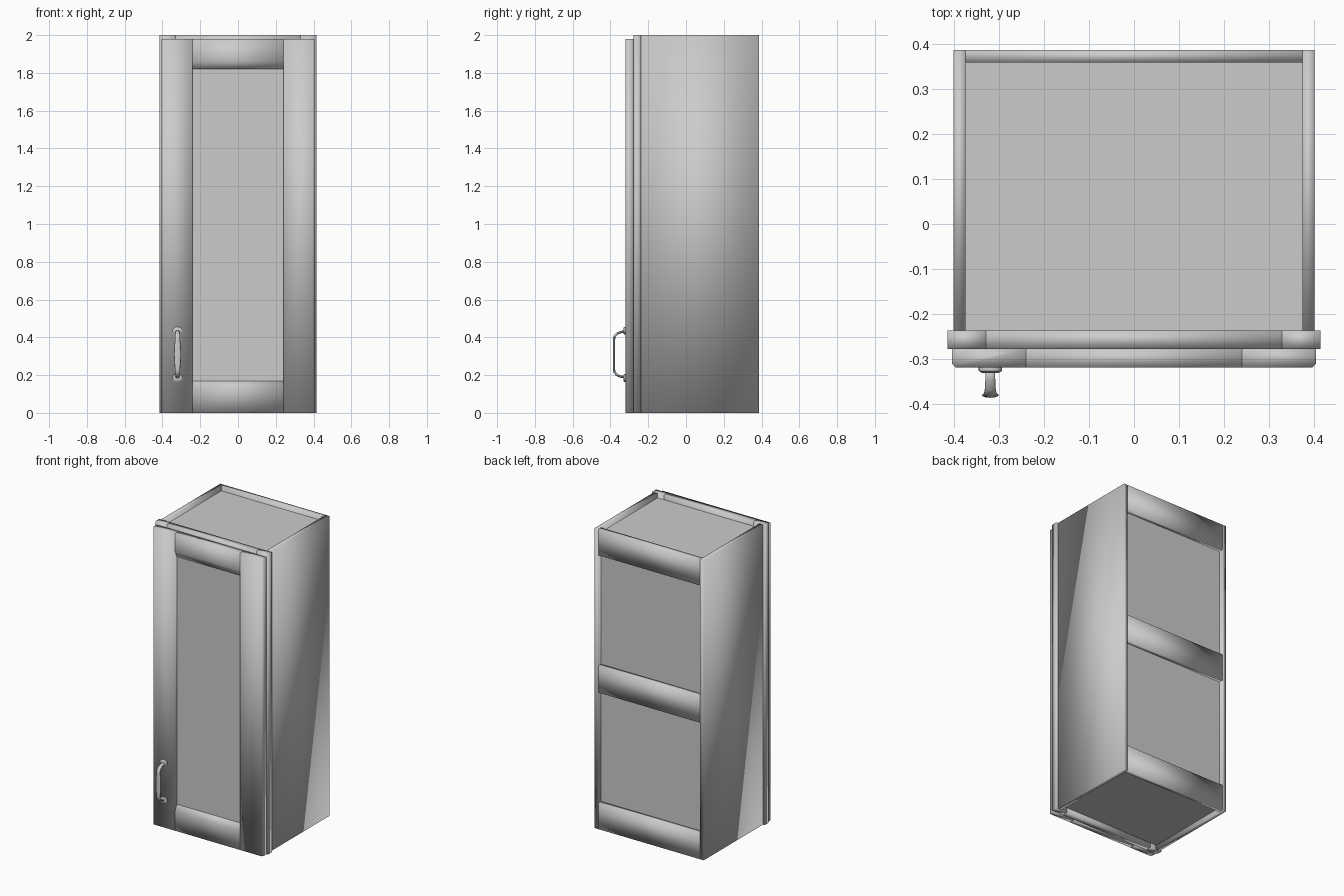
import bpy, bmesh, math
from mathutils import Vector

cube = bpy.data.objects.get("Cube")
if cube:
    bpy.data.objects.remove(cube, do_unlink=True)

grey = bpy.data.materials.new("plain_grey")
grey.use_nodes = True
grey.diffuse_color = (0.6, 0.6, 0.6, 1)
grey.node_tree.nodes["Principled BSDF"].inputs["Base Color"].default_value = (0.6, 0.6, 0.6, 1)


def finish(name, bm, smooth):
    bmesh.ops.recalc_face_normals(bm, faces=bm.faces)
    for f in bm.faces:
        f.smooth = smooth
    mesh = bpy.data.meshes.new(name)
    bm.to_mesh(mesh)
    bm.free()
    mesh.materials.append(grey)
    ob = bpy.data.objects.new(name, mesh)
    bpy.context.collection.objects.link(ob)
    return ob


def loft(name, rings, smooth=True):
    """Skin a list of equal-sized rings and cap both ends."""
    bm = bmesh.new()
    rows = [[bm.verts.new(p) for p in ring] for ring in rings]
    n = len(rows[0])
    for a, b in zip(rows, rows[1:]):
        for i in range(n):
            j = (i + 1) % n
            bm.faces.new((a[i], a[j], b[j], b[i]))
    bm.faces.new(rows[0])
    bm.faces.new(rows[-1])
    return finish(name, bm, smooth)


def board(name, x, y, z, smooth=True):
    ring = [(x[0], y[0]), (x[1], y[0]), (x[1], y[1]), (x[0], y[1])]
    return loft(name, [[(px, py, h) for px, py in ring] for h in z], smooth)


# Carcass: sides, recessed top and bottom, back panel, shelf
IN, OUT = 0.375, 0.402
FRAME_BACK, BACK = -0.237, 0.387
for side, s in (("right", -1), ("left", 1)):
    board(side + "_side_panel", sorted((s * IN, s * OUT)), (FRAME_BACK, BACK), (0, 2))
for name, z in (("bottom_panel", (0.03, 0.06)), ("shelf", (0.985, 1.015)),
                ("top_panel", (1.94, 1.97))):
    board(name, (-IN, IN), (FRAME_BACK, 0.355), z, False)
board("back_panel", (-IN, IN), (0.35, 0.36), (0.03, 1.97), False)

# Back rails
for name, z in (("lower", (0, 0.175)), ("middle", (0.91, 1.09)), ("upper", (1.825, 2))):
    board(name + "_back_rail", (-IN, IN), (0.36, BACK), z)

# Face frame behind the door
FRAME = (-0.278, FRAME_BACK)
for side, s in (("right", -1), ("left", 1)):
    board(side + "_frame_stile", sorted((s * 0.33, s * 0.415)), FRAME, (0, 2))
board("lower_frame_rail", (-0.33, 0.33), FRAME, (0, 0.1))
board("upper_frame_rail", (-0.33, 0.33), FRAME, (1.9, 2))

# Door stiles with eased outer edge
DOOR_TOP, FRONT = 1.98, -0.32
for side, s in (("right", -1), ("left", 1)):
    section = [(0.24, FRONT), (0.397, FRONT), (0.405, -0.312), (0.405, -0.278), (0.24, -0.278)]
    loft(side + "_door_stile", [[(s * x, y, z) for x, y in section] for z in (0, DOOR_TOP)])

# Door rails with sloping inner edge
for name, end, lip, inner in (("lower", 0, 0.13, 0.17), ("upper", DOOR_TOP, 1.86, 1.82)):
    section = [(FRONT, end), (FRONT, lip), (-0.302, inner), (-0.278, inner), (-0.278, end)]
    loft(name + "_door_rail", [[(x, y, z) for y, z in section] for x in (-0.24, 0.24)])
board("door_centre_panel", (-0.24, 0.24), (-0.302, -0.28), (0.15, 1.84), False)

# Handle: bowed bar, swelling in the middle
HX, HZ = -0.32, 0.31
half = [(-0.322, 0.122, 0.011), (-0.345, 0.118, 0.011), (-0.365, 0.110, 0.012),
        (-0.378, 0.096, 0.014), (-0.381, 0.080, 0.013), (-0.381, 0.045, 0.017)]
path = half + [(-0.381, 0, 0.019)] + [(y, -z, w) for y, z, w in reversed(half)]
pts = [Vector((HX, y, HZ + z)) for y, z, w in path]
rings = []
for i, p in enumerate(pts):
    tangent = (pts[min(i + 1, len(pts) - 1)] - pts[max(i - 1, 0)]).normalized()
    across = Vector((1, 0, 0))
    thick = tangent.cross(across)
    angles = [math.tau * k / 12 for k in range(12)]
    rings.append([p + across * path[i][2] * math.cos(a) + thick * 0.006 * math.sin(a)
                  for a in angles])
loft("handle_bar", rings)

# Handle feet: round flanges against the door
for name, z in (("lower", HZ - 0.125), ("upper", HZ + 0.125)):
    steps = [(FRONT, 0.026), (-0.327, 0.026), (-0.332, 0.018)]
    foot = loft(name + "_handle_foot",
                [[(HX + r * math.cos(math.tau * k / 20), y, z + 0.8 * r * math.sin(math.tau * k / 20))
                  for k in range(20)] for y, r in steps])
    bpy.ops.object.select_all(action="DESELECT")
    foot.select_set(True)
    bpy.context.view_layer.objects.active = foot
    bpy.ops.object.shade_smooth_by_angle(angle=math.radians(40))
